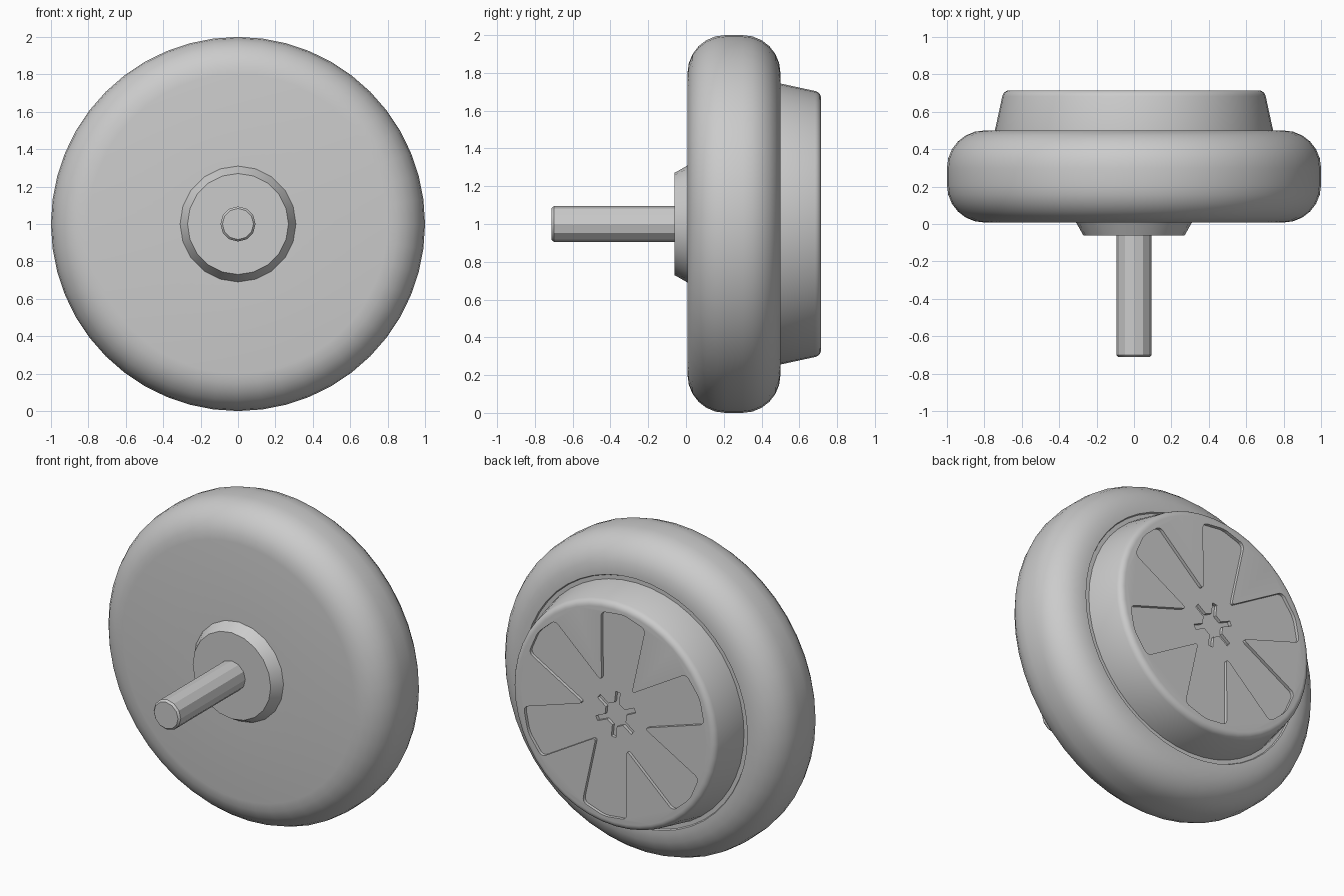
import bpy, bmesh, math
from mathutils import Vector

if "Cube" in bpy.data.objects:
    bpy.data.objects.remove(bpy.data.objects["Cube"])

grey = bpy.data.materials.new("plain grey")
grey.use_nodes = True
grey.diffuse_color = (0.6, 0.6, 0.6, 1)
grey.node_tree.nodes["Principled BSDF"].inputs["Base Color"].default_value = (0.6, 0.6, 0.6, 1)

TURN = math.radians(6)
AXIS_Z = 1.0


def finish(bm, name, smooth=True):
    bmesh.ops.recalc_face_normals(bm, faces=bm.faces)
    mesh = bpy.data.meshes.new(name)
    bm.to_mesh(mesh)
    bm.free()
    mesh.materials.append(grey)
    obj = bpy.data.objects.new(name, mesh)
    bpy.context.collection.objects.link(obj)
    obj.location.z = AXIS_Z
    if smooth:
        bpy.ops.object.select_all(action="DESELECT")
        obj.select_set(True)
        bpy.context.view_layer.objects.active = obj
        bpy.ops.object.shade_smooth_by_angle(angle=math.radians(29))
    return obj


def lathe(name, profile, sides):
    """Closed solid of (radius, y) rings around the y axis."""
    bm = bmesh.new()
    rings = []
    for r, y in profile:
        rings.append([bm.verts.new((r * math.sin(math.tau * i / sides), y,
                                    r * math.cos(math.tau * i / sides))) for i in range(sides)])
    for a, b in zip(rings, rings[1:]):
        for i in range(sides):
            j = (i + 1) % sides
            bm.faces.new((a[i], a[j], b[j], b[i]))
    bm.faces.new(rings[0])
    bm.faces.new(rings[-1])
    return finish(bm, name)


def arc(cr, cy, radius, start, end, steps=6):
    angles = [math.radians(start + (end - start) * i / steps) for i in range(steps + 1)]
    return [(cr + radius * math.cos(a), cy + radius * math.sin(a)) for a in angles]


def star_cutter(name, sector, depth, rounding):
    """Prism whose outline repeats (radius, degrees) points six times on the back face."""
    bm = bmesh.new()
    outline = []
    for k in range(6):
        for r, deg in sector:
            a = TURN + math.radians(60 * k + deg)
            outline.append(bm.verts.new((-r * math.sin(a), 0.715 - depth, r * math.cos(a))))
    bm.faces.new(outline)
    if rounding:
        bmesh.ops.bevel(bm, geom=outline, offset=rounding, segments=4,
                        profile=0.5, affect="VERTICES")
    out = bmesh.ops.extrude_face_region(bm, geom=list(bm.faces))
    bmesh.ops.translate(bm, vec=Vector((0, 0.2, 0)),
                        verts=[v for v in out["geom"] if isinstance(v, bmesh.types.BMVert)])
    obj = finish(bm, name, smooth=False)
    obj.hide_render = True
    obj.hide_set(True)
    return obj


# Tyre with rounded shoulders and a shallow step around the hub
tyre = [(0.2, 0.008)] + arc(0.8, 0.208, 0.2, -90, 0) + arc(0.8, 0.3, 0.2, 0, 90)
lathe("tyre", tyre + [(0.775, 0.5), (0.77, 0.49), (0.2, 0.49)], 48)

# Tapered hub cap with a rounded rim
hub = lathe("hub_cap", [(0.745, 0.48), (0.745, 0.495)]
            + arc(0.665, 0.675, 0.04, 12, 90, 5), 48)

# Front boss and axle
lathe("front_boss", [(0.27, -0.062), (0.312, 0.012), (0.312, 0.03)], 20)
lathe("axle", [(0.083, -0.712), (0.094, -0.7), (0.094, 0.02)], 12)

# Petal recess and central slotted recess in the hub cap
petals = star_cutter("petal_cutter", [(0.635, -14), (0.65, 0), (0.635, 14), (0.21, 30)], 0.02, 0.03)
slots = star_cutter("slot_cutter", [(0.145, -6), (0.145, 6), (0.075, 12), (0.075, 48)], 0.04, 0)
for cutter in (petals, slots):
    cut = hub.modifiers.new(cutter.name, "BOOLEAN")
    cut.object = cutter
    cut.operation = "DIFFERENCE"
    cut.solver = "EXACT"
